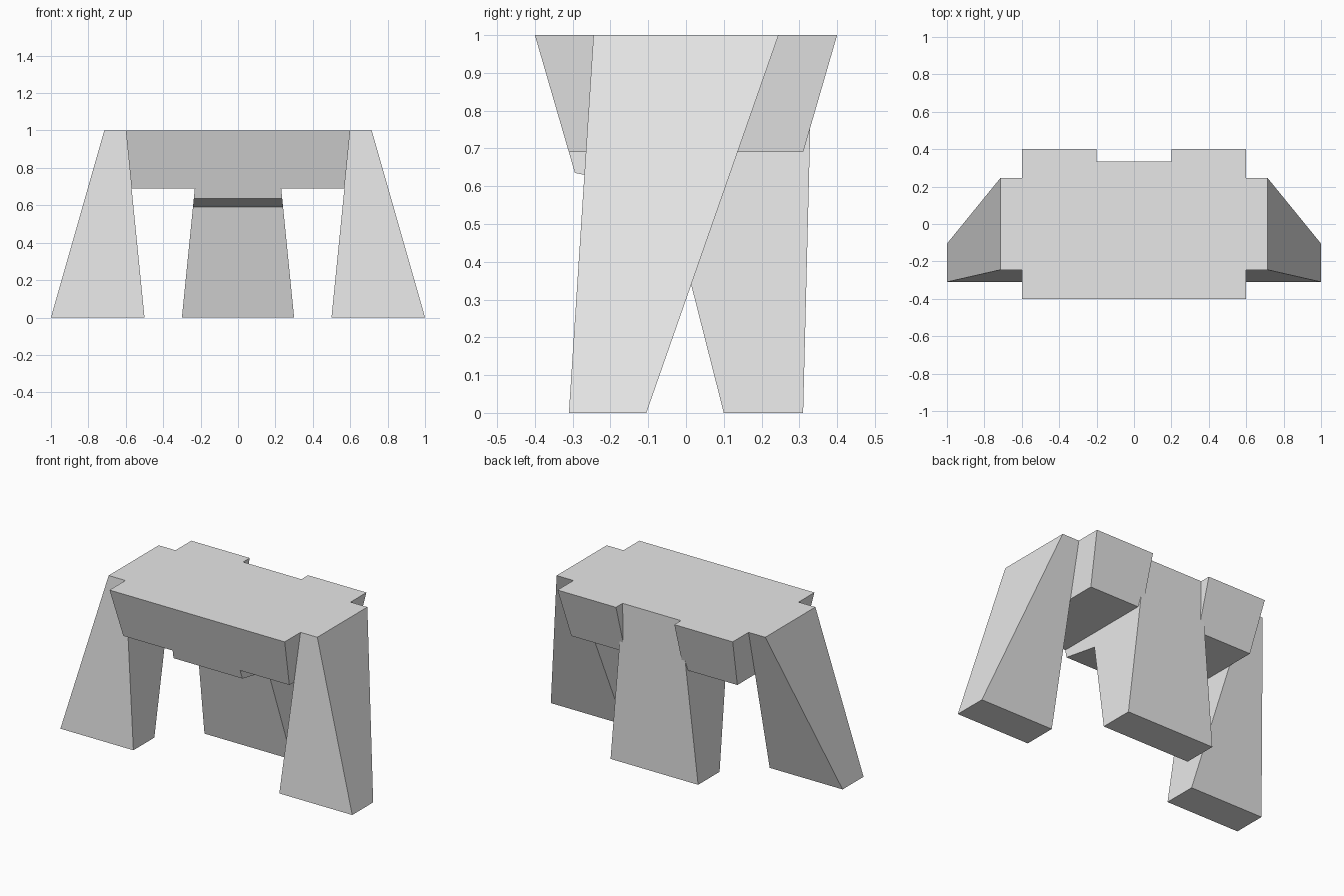
import bpy
import bmesh

cube = bpy.data.objects.get("Cube")
if cube:
    bpy.data.objects.remove(cube, do_unlink=True)

# Single plain grey material
grey = bpy.data.materials.new("light grey")
grey.use_nodes = True
colour = (0.8, 0.8, 0.8, 1)
grey.diffuse_color = colour
grey.node_tree.nodes["Principled BSDF"].inputs["Base Color"].default_value = colour


def loft(name, ring_a, ring_b):
    """Closed solid between two matching rings of points."""
    bm = bmesh.new()
    a = [bm.verts.new(p) for p in ring_a]
    b = [bm.verts.new(p) for p in ring_b]
    bm.faces.new(a)
    bm.faces.new(b)
    for i in range(len(a)):
        j = (i + 1) % len(a)
        bm.faces.new((a[i], a[j], b[j], b[i]))
    bmesh.ops.recalc_face_normals(bm, faces=bm.faces)
    mesh = bpy.data.meshes.new(name)
    bm.to_mesh(mesh)
    bm.free()
    mesh.materials.append(grey)
    obj = bpy.data.objects.new(name, mesh)
    bpy.context.collection.objects.link(obj)
    return obj


def rect(x0, x1, y0, y1, z):
    return [(x0, y0, z), (x1, y0, z), (x1, y1, z), (x0, y1, z)]


# Side legs: broad at the foot, leaning in and back towards the top
for side, name in ((1, "left_leg"), (-1, "right_leg")):
    loft(name,
         rect(side * 0.5, side * 1.0, -0.31, -0.105, 0),
         rect(side * 0.6, side * 0.715, -0.245, 0.245, 1))

# Seat beam: one front block and two back blocks beside the rear leg,
# all flaring outward towards the top
loft("seat_front",
     rect(-0.569, 0.569, -0.31, 0.1, 0.69),
     rect(-0.6, 0.6, -0.4, 0.1, 1))
for side, name in ((1, "seat_back_left"), (-1, "seat_back_right")):
    loft(name,
         rect(side * 0.2, side * 0.569, 0.1, 0.31, 0.69),
         rect(side * 0.2, side * 0.6, 0.1, 0.4, 1))

# Rear leg: bent side profile (y, z) running forward under the seat
profile = [(0.31, 0), (0.1, 0), (-0.05, 0.59), (-0.294, 0.635),
           (-0.4, 1), (0.335, 1)]
loft("rear_leg",
     [(-0.3 + 0.1 * z, y, z) for y, z in profile],
     [(0.3 - 0.1 * z, y, z) for y, z in profile])
